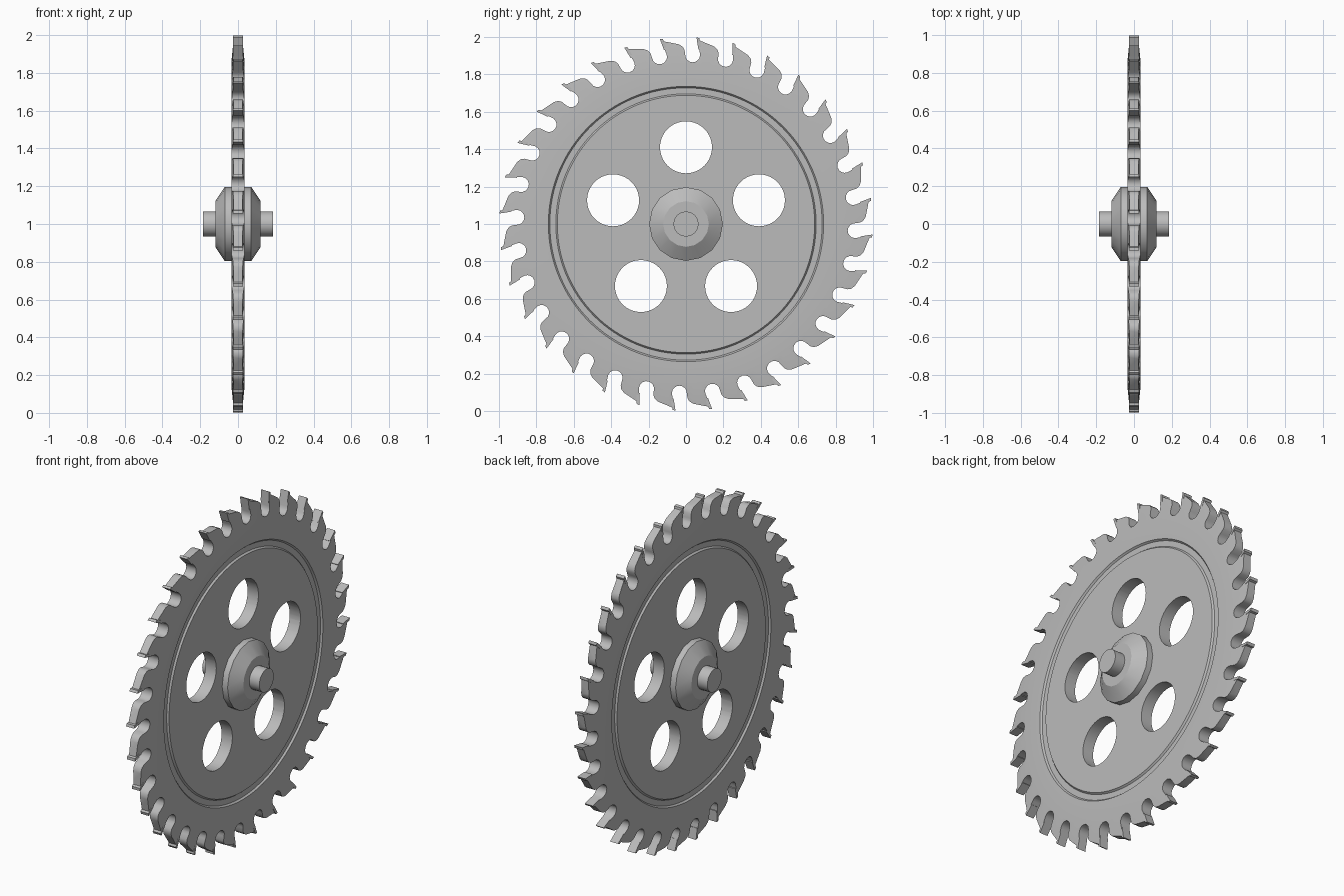
import bpy, bmesh
from math import sin, cos, pi, radians
from mathutils import Matrix, Vector

cube = bpy.data.objects.get("Cube")
if cube:
    bpy.data.objects.remove(cube)

steel = bpy.data.materials.new("grey steel")
steel.use_nodes = True
GREY = (0.5, 0.5, 0.5, 1)
steel.diffuse_color = GREY
steel.node_tree.nodes["Principled BSDF"].inputs["Base Color"].default_value = GREY

TEETH = 32
FIRST = radians(3.2)


def finish(name, bm):
    bmesh.ops.recalc_face_normals(bm, faces=bm.faces)
    mesh = bpy.data.meshes.new(name)
    bm.to_mesh(mesh)
    bm.free()
    mesh.materials.append(steel)
    obj = bpy.data.objects.new(name, mesh)
    bpy.context.collection.objects.link(obj)
    return obj


def activate(obj):
    bpy.ops.object.select_all(action='DESELECT')
    obj.select_set(True)
    bpy.context.view_layer.objects.active = obj


def smooth(obj, degrees=30):
    activate(obj)
    bpy.ops.object.shade_smooth_by_angle(angle=radians(degrees))


def revolve(name, half, sides):
    """Turn a half profile of (x, radius), mirrored in x, about the axle."""
    profile = [(-x, r) for x, r in half] + half[::-1]
    bm = bmesh.new()
    rings = []
    for x, r in profile:
        angles = [2 * pi * i / sides for i in range(sides)]
        rings.append([bm.verts.new((x, r * sin(a), 1 + r * cos(a))) for a in angles])
    for a, b in zip(rings, rings[1:]):
        for i in range(sides):
            j = (i + 1) % sides
            bm.faces.new((a[i], a[j], b[j], b[i]))
    bm.faces.new(rings[0])
    bm.faces.new(rings[-1])
    return finish(name, bm)


def prism(name, loops, half_width):
    """Extrude closed outlines of (y, z) across the blade thickness."""
    bm = bmesh.new()
    for loop in loops:
        face = bm.faces.new([bm.verts.new((-half_width, y, z)) for y, z in loop])
        new = bmesh.ops.extrude_face_region(bm, geom=[face])["geom"]
        verts = [v for v in new if isinstance(v, bmesh.types.BMVert)]
        bmesh.ops.translate(bm, verts=verts, vec=(2 * half_width, 0, 0))
    return finish(name, bm)


def cut(target, cutter, operation):
    cutter.hide_render = True
    mod = target.modifiers.new(operation, 'BOOLEAN')
    mod.operation = operation
    mod.object = cutter
    mod.solver = 'EXACT'
    activate(target)
    bpy.ops.object.modifier_apply(modifier=mod.name)
    bpy.data.objects.remove(cutter)


def place(points, k):
    """Move (tangent, radius) points to the k-th tooth."""
    a = FIRST + 2 * pi * k / TEETH
    return [(t * cos(a) + r * sin(a), 1 + r * cos(a) - t * sin(a)) for t, r in points]


# One tooth: raked face, round gullet, then the back of the tooth before it
gullet = [(-0.015 + 0.04 * cos(a), 0.905 + 0.04 * sin(a))
          for a in (radians(20 - 22 * i) for i in range(10))]
tooth = [(-0.092, 0.957), (-0.071, 0.946), (-0.06, 0.93)] + gullet[::-1] + [(0.006, 0.988)]

# Blade with shallow ring groove and thinned rim
blade = revolve("blade", [(0.035, 0.3), (0.035, 0.688), (0.025, 0.696), (0.025, 0.728),
                          (0.035, 0.736), (0.035, 0.86), (0.018, 1.03)], 128)
outline = [p for k in range(TEETH) for p in place(tooth, k)]
cut(blade, prism("tooth_cutter", [outline], 0.2), 'INTERSECT')

# Five round openings
holes = []
for k in range(5):
    a = 2 * pi * k / 5
    cy, cz = 0.41 * sin(a), 1 + 0.41 * cos(a)
    holes.append([(cy + 0.139 * sin(2 * pi * i / 40), cz + 0.139 * cos(2 * pi * i / 40))
                  for i in range(40)])
cut(blade, prism("hole_cutter", holes, 0.2), 'DIFFERENCE')
smooth(blade)

# Cutting tips set on the tooth faces
tip = [(0.0, 1.0), (0.016, 0.996), (0.03, 0.94), (0.014, 0.936)]
prism("cutting_tips", [place(tip, k) for k in range(TEETH)], 0.026)

# Hub and axle
smooth(revolve("hub", [(0.12, 0.122), (0.07, 0.197)], 16))
smooth(revolve("axle", [(0.185, 0.067)], 24))
